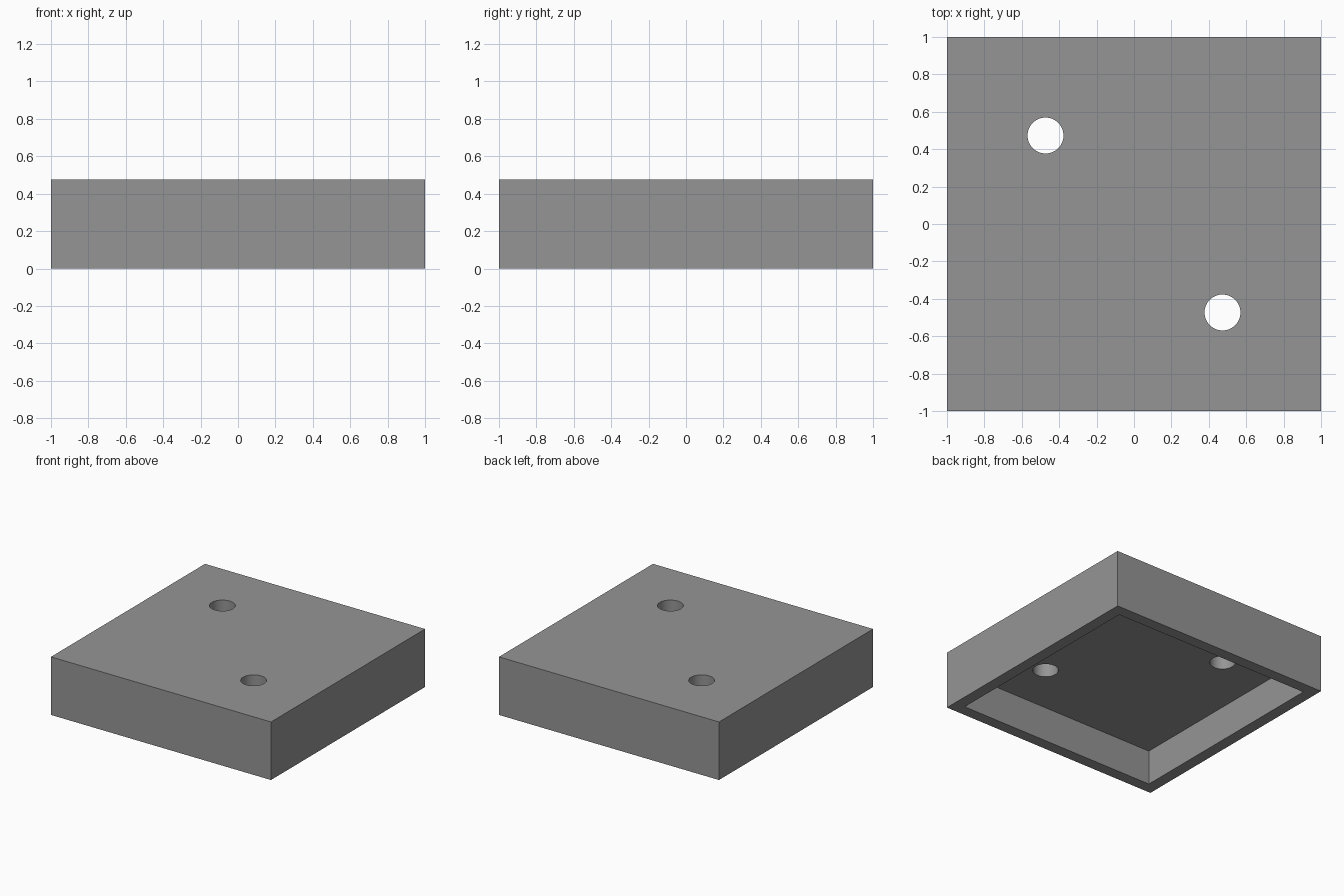
import bpy

if "Cube" in bpy.data.objects:
    bpy.data.objects.remove(bpy.data.objects["Cube"])

W, H = 2.0, 0.477         # block width and height
WALL, DEPTH = 0.095, 0.286  # rim thickness and cavity depth
HOLE_R, HOLE_POS = 0.096, 0.473

grey = bpy.data.materials.new("mid grey")
grey.diffuse_color = (0.3, 0.3, 0.3, 1)
grey.use_nodes = True
grey.node_tree.nodes["Principled BSDF"].inputs["Base Color"].default_value = grey.diffuse_color


def box(name, width, z0, z1):
    bpy.ops.mesh.primitive_cube_add(size=1, location=(0, 0, (z0 + z1) / 2))
    ob = bpy.context.object
    ob.name = name
    ob.scale = (width, width, z1 - z0)
    bpy.ops.object.transform_apply(location=True, rotation=False, scale=True)
    ob.data.materials.append(grey)
    return ob


def cut(target, cutter):
    mod = target.modifiers.new("cut " + cutter.name, 'BOOLEAN')
    mod.operation = 'DIFFERENCE'
    mod.solver = 'EXACT'
    mod.object = cutter
    bpy.context.view_layer.objects.active = target
    bpy.ops.object.modifier_apply(modifier=mod.name)
    bpy.data.objects.remove(cutter)


# Solid block, hollowed from below
block = box("hollow_block", W, 0, H)
cut(block, box("cavity_cutter", W - 2 * WALL, -0.2, DEPTH))

# Two round holes through the top plate, on a diagonal
for s in (-1, 1):
    bpy.ops.mesh.primitive_cylinder_add(
        vertices=64, radius=HOLE_R, depth=0.5,
        location=(s * HOLE_POS, -s * HOLE_POS, (H + DEPTH) / 2))
    drill = bpy.context.object
    drill.name = "hole_cutter"
    drill.data.materials.append(grey)
    cut(block, drill)

# Smooth hole walls, sharp edges everywhere else
bpy.ops.object.select_all(action='DESELECT')
block.select_set(True)
bpy.context.view_layer.objects.active = block
bpy.ops.object.shade_smooth_by_angle(angle=0.5)
